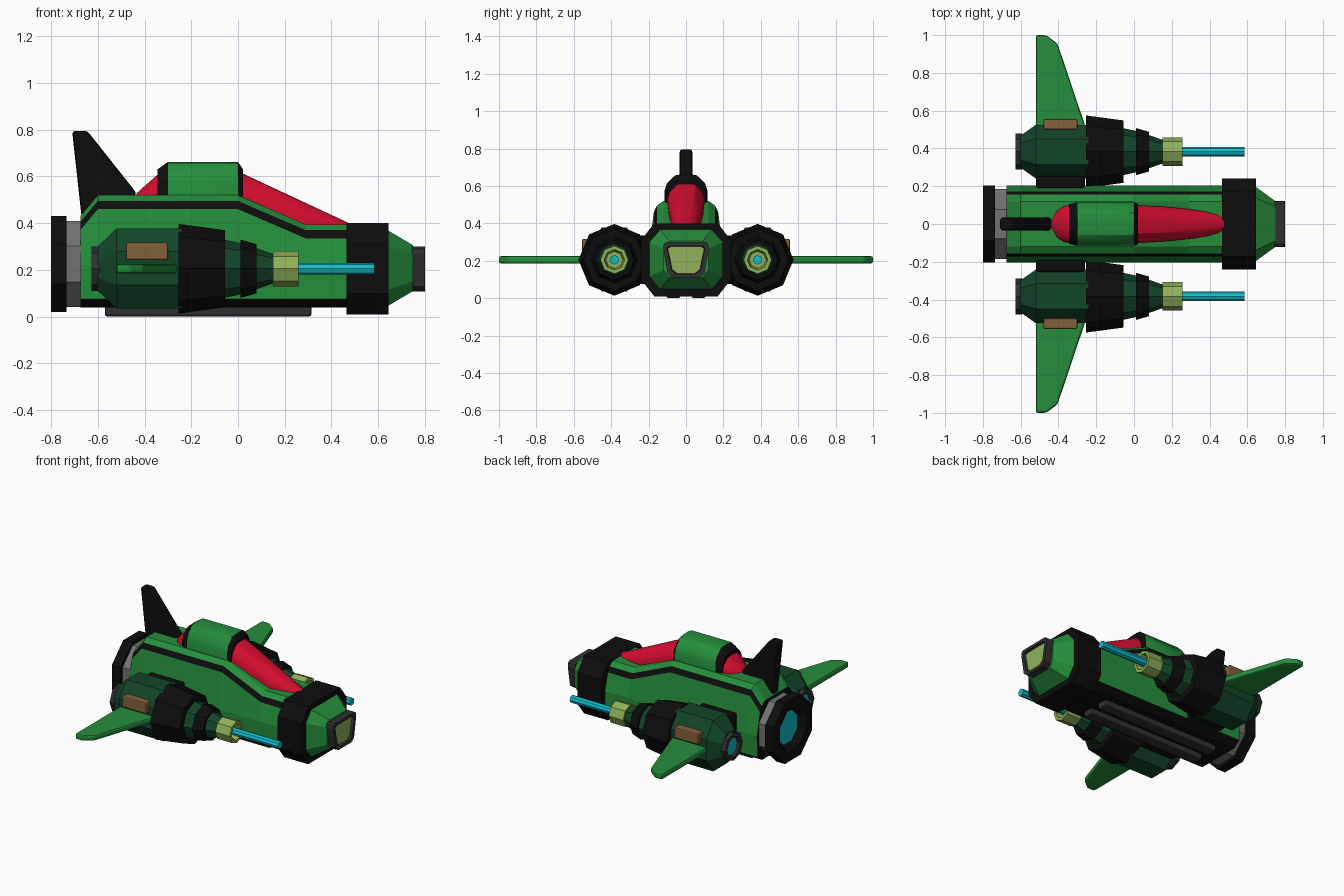
import bpy, bmesh, math

if "Cube" in bpy.data.objects:
    bpy.data.objects.remove(bpy.data.objects["Cube"])

COLOURS = {
    "green": (0.018, 0.27, 0.045), "dark green": (0.006, 0.06, 0.022),
    "black": (0.004, 0.004, 0.004), "red": (0.68, 0.004, 0.03),
    "cyan": (0.005, 0.52, 0.62), "olive": (0.28, 0.44, 0.10),
    "brown": (0.23, 0.12, 0.045), "dark grey": (0.03, 0.029, 0.031),
    "grey": (0.17, 0.17, 0.17),
}
MATS = {}
for n, c in COLOURS.items():
    MATS[n] = bpy.data.materials.new(n)
    MATS[n].diffuse_color = (*c, 1)


def loft(name, rings, cols, cap0=None, cap1=None, bevel=0, smooth=0):
    """Skin rings of equal point count; cols = one colour, or per segment, or per segment and side."""
    if isinstance(cols, str):
        cols = [cols] * (len(rings) - 1)
    me = bpy.data.meshes.new(name)
    used = []

    def slot(col):
        if col not in used:
            used.append(col)
            me.materials.append(MATS[col])
        return used.index(col)

    bm = bmesh.new()
    vs = [[bm.verts.new(p) for p in r] for r in rings]
    n = len(rings[0])
    for i in range(len(rings) - 1):
        for j in range(n):
            k = (j + 1) % n
            f = bm.faces.new((vs[i][j], vs[i][k], vs[i + 1][k], vs[i + 1][j]))
            col = cols[i]
            f.material_index = slot(col if isinstance(col, str) else col[j])
    for ring, col, d in ((vs[0], cap0, cols[0]), (vs[-1], cap1, cols[-1])):
        f = bm.faces.new(ring)
        f.material_index = slot(col or (d if isinstance(d, str) else d[0]))
    bmesh.ops.recalc_face_normals(bm, faces=bm.faces)
    bm.to_mesh(me)
    bm.free()
    ob = bpy.data.objects.new(name, me)
    bpy.context.collection.objects.link(ob)
    if bevel:
        m = ob.modifiers.new("bevel", "BEVEL")
        m.width, m.segments, m.limit_method = bevel, 2, "ANGLE"
    if smooth:
        bpy.context.view_layer.objects.active = ob
        ob.select_set(True)
        bpy.ops.object.shade_smooth_by_angle(angle=math.radians(smooth))
        ob.select_set(False)
    return ob


def oct_ring(x, w, z0, z1, a, b, y=0):
    """Rectangle in the yz plane with corners cut by a (in y) and b (in z)."""
    h = [(w - a, z0), (w, z0 + b), (w, z1 - b), (w - a, z1)]
    return [(x, y + p, z) for p, z in h] + [(x, y - p, z) for p, z in h[::-1]]


def poly_ring(x, r, y=0, z=0.205, n=8, turn=0.0):
    return [(x, y + r * math.cos(2 * math.pi * (i + turn) / n),
             z + r * math.sin(2 * math.pi * (i + turn) / n)) for i in range(n)]


def half_ring(x, half):
    return [(x, y, z) for y, z in half] + [(x, -y, z) for y, z in half[::-1]]


def box(name, x0, x1, y0, y1, z0, z1, col, bevel=0):
    r = lambda x: [(x, y0, z0), (x, y1, z0), (x, y1, z1), (x, y0, z1)]
    return loft(name, [r(x0), r(x1)], col, bevel=bevel)


# Fuselage with black edge stripes and black underside
def hull(x, h):
    return half_ring(x, [(0.15, 0.04), (0.2, 0.075), (0.203, 0.22),
                         (0.172, h), (0.155, h + 0.035), (0.12, h + 0.06)])

side = ["black", "green", "green", "black", "green"]
loft("fuselage", [hull(-0.675, 0.37), hull(-0.6, 0.46), hull(0.0, 0.46),
                  hull(0.29, 0.335), hull(0.5, 0.335)],
     [side + ["green"] + side[::-1] + ["black"]] * 4)

# Nose collar, nose cone and framed nose window
loft("nose_collar", [oct_ring(0.465, 0.24, 0.01, 0.40, 0.07, 0.09),
                     oct_ring(0.645, 0.24, 0.01, 0.40, 0.07, 0.09)], "black")
loft("nose_cone", [oct_ring(0.64, 0.2, 0.045, 0.37, 0.06, 0.07),
                   oct_ring(0.75, 0.12, 0.11, 0.305, 0.03, 0.04)], "green")


def window(x, d):
    return half_ring(x, [(0.07 - d, 0.108 + d), (0.098 - d, 0.13 + d), (0.122 - d, 0.27),
                         (0.118 - d, 0.29 - d), (0.105 - d, 0.30 - d)])

loft("nose_window", [window(0.745, 0), window(0.80, 0), window(0.80, 0.02),
                     window(0.785, 0.024)], "dark grey", cap1="olive")

# Main engine at the rear
loft("engine_neck", [poly_ring(-0.74, 0.2, 0, 0.225, turn=0.5),
                     poly_ring(-0.67, 0.2, 0, 0.225, turn=0.5)], "grey")
loft("main_engine", [poly_ring(x, r / math.cos(math.pi / 8), 0, 0.225, turn=0.5)
                     for x, r in ((-0.735, 0.205), (-0.80, 0.205), (-0.80, 0.14), (-0.76, 0.105))],
     "black", cap1="cyan")


# Cabin with black frames, and red glass before and behind
def cabin(x, w, base, top, sharp=0.5):
    return half_ring(x, [(w, base), (w, base + (top - base) * 0.55),
                         (w * 0.88, base + (top - base) * 0.75),
                         (w * sharp, top - 0.005), (w * 0.25, top)])

loft("cabin", [cabin(-0.345, 0.105, 0.47, 0.63), cabin(-0.30, 0.115, 0.47, 0.662),
               cabin(0.0, 0.115, 0.47, 0.662), cabin(0.022, 0.108, 0.45, 0.63)],
     ["black", "green", "black"], smooth=30)
loft("front_glass", [cabin(0.0, 0.1, 0.44, 0.622), cabin(0.16, 0.092, 0.38, 0.547),
                     cabin(0.3, 0.078, 0.34, 0.482), cabin(0.48, 0.05, 0.33, 0.398)],
     "red", smooth=30)
loft("rear_glass", [cabin(-0.33, 0.1, 0.47, 0.62), cabin(-0.37, 0.095, 0.47, 0.585),
                    cabin(-0.41, 0.07, 0.47, 0.55), cabin(-0.435, 0.03, 0.47, 0.527)],
     "red", smooth=30)

# Tail fin
fin = [(-0.71, 0.795), (-0.645, 0.795), (-0.435, 0.53), (-0.45, 0.48), (-0.6, 0.45), (-0.665, 0.385)]
loft("tail_fin", [[(x, y, z) for x, z in fin] for y in (-0.034, 0.034)], "black", bevel=0.014)

# Both sides: pods, guns, wings, skids
for s, tag in ((1, "left"), (-1, "right")):
    y = 0.383 * s

    def turned(name, prof, cols, cap0=None, cap1=None):
        loft(f"{tag}_{name}", [poly_ring(x, r, y) for x, r in prof], cols, cap0, cap1)

    loft(f"{tag}_pod", [oct_ring(-0.6, 0.085, 0.11, 0.30, 0.04, 0.055, y),
                        oct_ring(-0.52, 0.142, 0.035, 0.378, 0.075, 0.1, y),
                        oct_ring(-0.24, 0.142, 0.035, 0.378, 0.075, 0.1, y)], "dark green")
    turned("pod_nozzle", [(-0.59, 0.095), (-0.627, 0.095), (-0.627, 0.07), (-0.61, 0.06)],
           "dark grey", cap1="cyan")
    turned("pod_band", [(-0.255, 0.192), (-0.055, 0.165)], "black")
    turned("pod_cone", [(-0.06, 0.125), (0.02, 0.108), (0.16, 0.06)], "dark green")
    turned("pod_ring", [(0.01, 0.125), (0.08, 0.105)], "black")
    turned("gun_muzzle", [(0.15, 0.075), (0.258, 0.075), (0.258, 0.055), (0.21, 0.045)], "olive")
    turned("gun_beam", [(0.2, 0.025), (0.585, 0.025)], "cyan")

    # Strut between pod and fuselage
    ys = sorted((0.19 * s, 0.255 * s))
    box(f"{tag}_strut", -0.52, -0.26, *ys, 0.075, 0.335, "black", 0.015)
    # Brown side vent
    ys = sorted((0.5 * s, 0.556 * s))
    box(f"{tag}_vent", -0.48, -0.30, *ys, 0.242, 0.317, "brown", 0.008)
    # Wing
    plan = [(-0.52, 0.50), (-0.255, 0.50), (-0.262, 0.53), (-0.405, 0.955), (-0.465, 1.0), (-0.52, 1.0)]
    loft(f"{tag}_wing", [[(px, py * s, z) for px, py in plan] for z in (0.185, 0.225)],
         "green", bevel=0.012)
    # Belly skid
    ys = sorted((0.03 * s, 0.105 * s))
    box(f"{tag}_skid", -0.57, 0.315, *ys, 0.0, 0.05, "dark grey", 0.012)

for m in bpy.data.materials:
    if m.users and not m.is_grease_pencil:
        m.use_nodes = True
        m.node_tree.nodes["Principled BSDF"].inputs["Base Color"].default_value = m.diffuse_color
